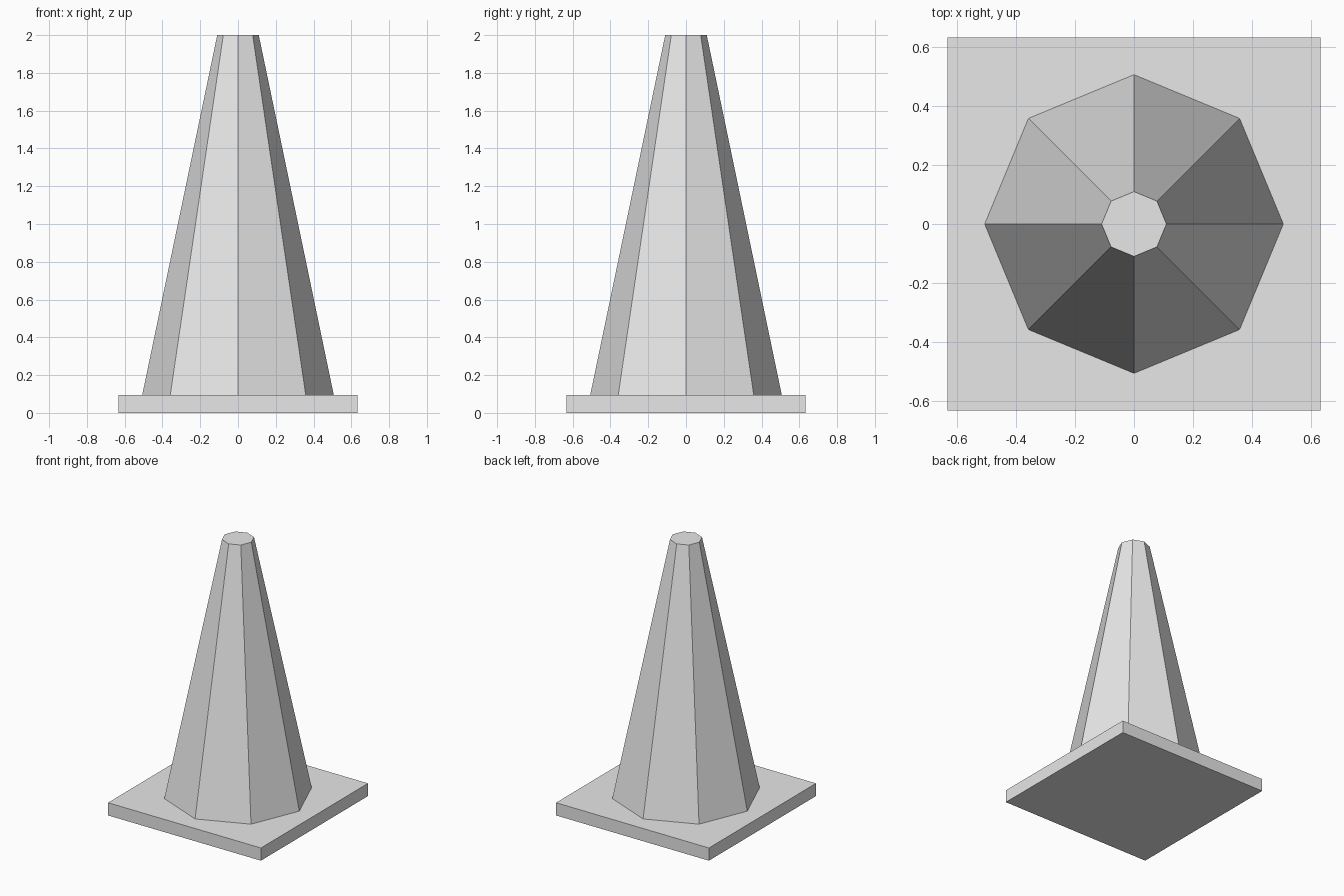
import bpy

default = bpy.data.objects.get("Cube")
if default:
    bpy.data.objects.remove(default, do_unlink=True)

BASE_WIDTH = 1.265
BASE_HEIGHT = 0.095
TOTAL_HEIGHT = 2.0

# One plain grey for the whole model
grey = bpy.data.materials.new("plain_grey")
grey.use_nodes = True
colour = (0.8, 0.8, 0.8, 1.0)
grey.diffuse_color = colour
grey.node_tree.nodes["Principled BSDF"].inputs["Base Color"].default_value = colour


def finish(name):
    part = bpy.context.object
    part.name = part.data.name = name
    part.data.materials.append(grey)
    return part


# Square base plate
bpy.ops.mesh.primitive_cube_add(size=1, location=(0, 0, BASE_HEIGHT / 2))
base = finish("base_plate")
base.scale = (BASE_WIDTH, BASE_WIDTH, BASE_HEIGHT)
bpy.ops.object.transform_apply(location=False, rotation=False, scale=True)

# Eight-sided tapered cone with a flat top
cone_height = TOTAL_HEIGHT - BASE_HEIGHT
bpy.ops.mesh.primitive_cone_add(
    vertices=8, radius1=0.507, radius2=0.11, depth=cone_height,
    location=(0, 0, BASE_HEIGHT + cone_height / 2))
finish("cone_body")
